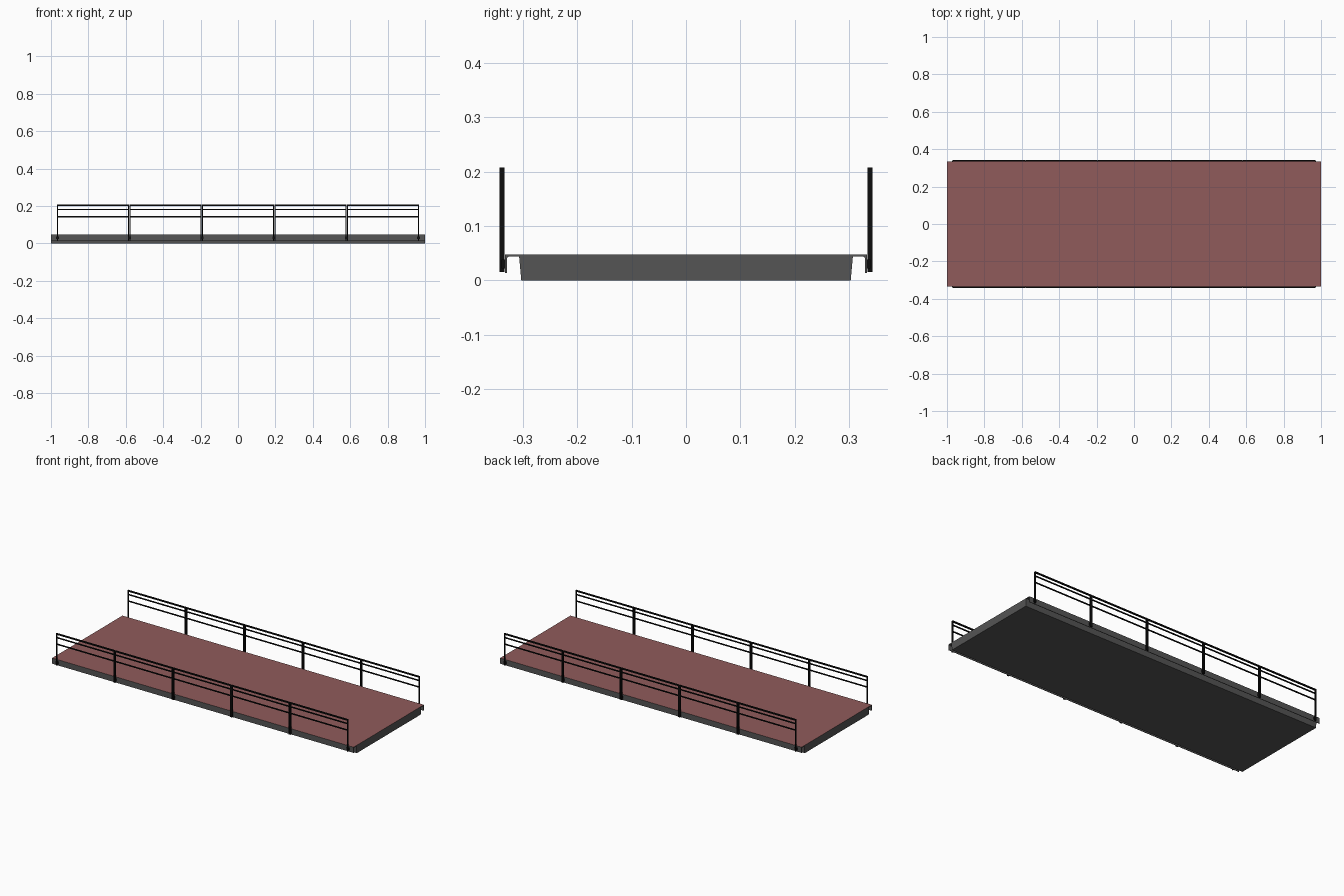
import bpy, bmesh

if "Cube" in bpy.data.objects:
    bpy.data.objects.remove(bpy.data.objects["Cube"])


def material(name, rgb):
    m = bpy.data.materials.new(name)
    m.diffuse_color = (*rgb, 1)
    m.use_nodes = True
    m.node_tree.nodes["Principled BSDF"].inputs["Base Color"].default_value = m.diffuse_color
    return m


red = material("deck_red", (0.28, 0.105, 0.105))
steel = material("dark_steel", (0.09, 0.09, 0.09))
black = material("rail_black", (0.004, 0.004, 0.004))


def finish(bm, name, mats):
    bmesh.ops.recalc_face_normals(bm, faces=bm.faces)
    me = bpy.data.meshes.new(name)
    bm.to_mesh(me)
    bm.free()
    for m in mats:
        me.materials.append(m)
    ob = bpy.data.objects.new(name, me)
    bpy.context.collection.objects.link(ob)
    return ob


def add_box(bm, x0, x1, y0, y1, z0, z1):
    vs = bmesh.ops.create_cube(bm, size=1)["verts"]
    for v in vs:
        v.co.x = x0 if v.co.x < 0 else x1
        v.co.y = y0 if v.co.y < 0 else y1
        v.co.z = z0 if v.co.z < 0 else z1


# Deck: solid core with overhanging edge plates and hanging lips
half = [(0.303, 0), (0.307, 0.044), (0.325, 0.044), (0.3285, 0.042), (0.3295, 0.038),
        (0.3295, 0.013), (0.333, 0.013), (0.333, 0.047)]
profile = half + [(-y, z) for y, z in reversed(half)]
bm = bmesh.new()
face = bm.faces.new([bm.verts.new((-1, y, z)) for y, z in profile])
ext = bmesh.ops.extrude_face_region(bm, geom=[face])["geom"]
bmesh.ops.translate(bm, verts=[v for v in ext if isinstance(v, bmesh.types.BMVert)], vec=(2, 0, 0))
for f in bm.faces:
    if all(abs(v.co.z - 0.047) < 1e-5 for v in f.verts):
        f.material_index = 1
finish(bm, "deck", [steel, red])

# Railing panels: two end posts and three rails each, on both sides
X0, X1, COUNT, GAP = -0.968, 0.968, 5, 0.003
Y0, Y1, TOP, T = 0.334, 0.343, 0.207, 0.005
step = (X1 - X0) / COUNT
for side, label in ((-1, "front"), (1, "back")):
    ya, yb = sorted((side * Y0, side * Y1))
    for i in range(COUNT):
        a = X0 + i * step + (GAP / 2 if i else 0)
        b = X0 + (i + 1) * step - (GAP / 2 if i < COUNT - 1 else 0)
        bm = bmesh.new()
        add_box(bm, a, a + T, ya, yb, 0.015, TOP)
        add_box(bm, b - T, b, ya, yb, 0.015, TOP)
        add_box(bm, a + T, b - T, ya, yb, TOP - 0.007, TOP)
        for z in (0.181, 0.142):
            add_box(bm, a + T, b - T, ya + 0.0015, yb - 0.0015, z - 0.003, z + 0.003)
        finish(bm, f"{label}_rail_panel_{i + 1}", [black])

    # Mounting brackets joining the posts to the deck lip
    bm = bmesh.new()
    ya, yb = sorted((side * 0.332, side * 0.339))
    for i in range(COUNT + 1):
        x = X0 + i * step + (0.0025 if i == 0 else -0.0025 if i == COUNT else 0)
        add_box(bm, x - 0.008, x + 0.008, ya, yb, 0.022, 0.038)
    finish(bm, f"{label}_rail_brackets", [black])
